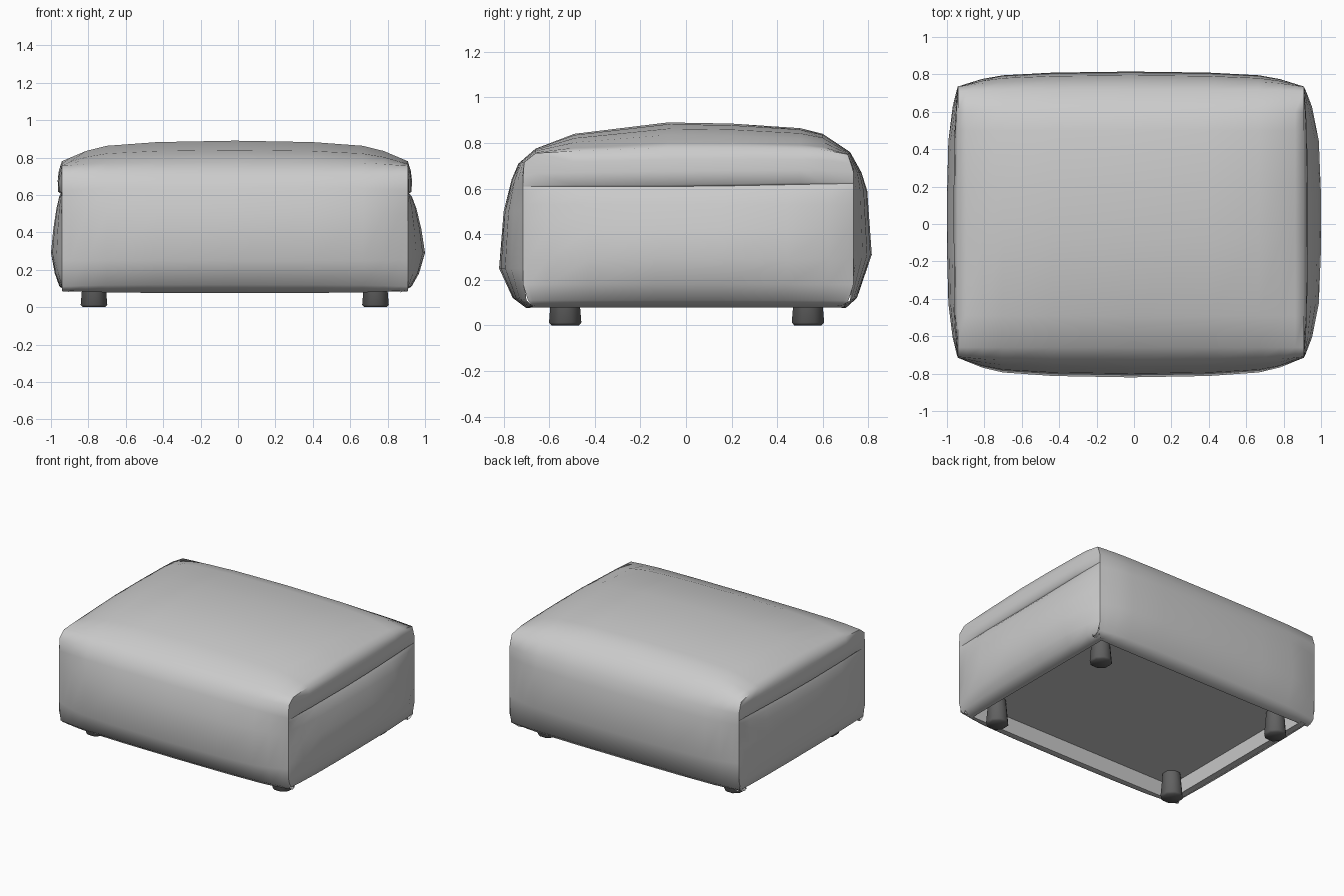
import bpy, bmesh
from mathutils import Matrix

if "Cube" in bpy.data.objects:
    bpy.data.objects.remove(bpy.data.objects["Cube"])

CX, HX = -0.017, 0.925   # cover centre and half length along x


def finish(bm, name, angle=0.9):
    bmesh.ops.remove_doubles(bm, verts=bm.verts, dist=0.0005)
    bmesh.ops.recalc_face_normals(bm, faces=bm.faces)
    me = bpy.data.meshes.new(name)
    bm.to_mesh(me)
    bm.free()
    ob = bpy.data.objects.new(name, me)
    bpy.context.collection.objects.link(ob)
    bpy.ops.object.select_all(action='DESELECT')
    bpy.context.view_layer.objects.active = ob
    ob.select_set(True)
    bpy.ops.object.shade_smooth_by_angle(angle=angle)
    return ob


def sheet(bm, rows):
    """Quad sheet through rows of points."""
    vs = [[bm.verts.new(p) for p in r] for r in rows]
    for a, b in zip(vs, vs[1:]):
        for i in range(len(a) - 1):
            bm.faces.new((a[i], a[i + 1], b[i + 1], b[i]))


# cover profiles (y, z), front underside over the top to back underside
MID = [(-.64, .18), (-.66, .08), (-.70, .075), (-.76, .12), (-.82, .25), (-.80, .5),
       (-.765, .64), (-.735, .71), (-.66, .775), (-.49, .84), (-.08, .89), (.2, .885),
       (.5, .865), (.6, .84), (.72, .76), (.77, .67), (.795, .59), (.815, .31),
       (.75, .12), (.70, .075), (.66, .08), (.64, .18)]
END = [(-.64, .18), (-.66, .085), (-.68, .09), (-.70, .11), (-.715, .25), (-.715, .5),
       (-.715, .62), (-.71, .715), (-.66, .755), (-.49, .765), (-.08, .78), (.2, .78),
       (.5, .775), (.6, .77), (.71, .75), (.735, .67), (.735, .59), (.735, .31),
       (.72, .11), (.69, .09), (.66, .085), (.64, .18)]

# wrap-around cover: profile puffs up from the ends to the middle
half = [(1, 0), (.95, .18), (.86, .5), (.74, .75), (.45, .93)]
stations = [(-u, w) for u, w in half] + [(0, 1)] + [(u, w) for u, w in reversed(half)]
bm = bmesh.new()
sheet(bm, [[(CX + HX * u, e[0] + (m[0] - e[0]) * w, e[1] + (m[1] - e[1]) * w)
            for e, m in zip(END, MID)] for u, w in stations])

# flaps of the cover folding down over both sides to the seam
for s in (-1, 1):
    rows = []
    for t, dx in ((0, 0), (.3, .016), (.6, .022), (.95, .02), (1, .006)):
        row = []
        for i, (y, z) in enumerate(END[7:15]):
            k = 1 - min(1, abs(y / .71)) ** 4
            seam = .608 + .02 * max(0, y)
            # outer columns follow the cover's vertical edges
            wide = min(1, t / .58)
            yy = y + wide * ((.735 - y) if i == 7 else (-.715 - y) if i == 0 else 0)
            row.append((CX + s * (HX + dx * k), yy, z + (seam - z) * t))
        rows.append(row)
    sheet(bm, rows)
finish(bm, "cushion_cover", 1.2)

# bulging side panels below the seam, turned under at the base
PANEL = [(.18, -.09), (.085, -.075), (.078, -.04), (.11, .02), (.18, .06), (.29, .092),
         (.42, .072), (.53, .045), (.59, .022), (.608, .008), (.63, -.005)]
V = (-1, -.97, -.85, -.6, -.2, .2, .6, .85, .97, 1)
for s, name in ((-1, "left_side_panel"), (1, "right_side_panel")):
    bm = bmesh.new()
    rows = []
    for z, dx in PANEL:
        row = []
        for v in V:
            k = 1 - abs(v) ** 4
            d = max(dx, 0) * (1 if s > 0 else .63) * k + min(dx, 0)
            width = .9 if z == .18 and dx < 0 else .94 if z < .1 else .97 if z < .15 else 1
            row.append((CX + s * (HX + d), .01 + .725 * v * width, z))
        rows.append(row)
    sheet(bm, rows)
    ob = finish(bm, name, 1.2)
    if sum(p.normal.x * p.area for p in ob.data.polygons) * s < 0:
        ob.data.flip_normals()

# recessed flat base
bm = bmesh.new()
bmesh.ops.create_cube(bm, size=1, matrix=Matrix.Translation((CX, 0, .19)) @
                      Matrix.Diagonal((1.68, 1.29, .02, 1)))
finish(bm, "base_board")

# four short chamfered dark feet
dark = bpy.data.materials.new("dark_foot")
dark.diffuse_color = (.12, .12, .12, 1)
dark.use_nodes = True
dark.node_tree.nodes["Principled BSDF"].inputs["Base Color"].default_value = dark.diffuse_color
for x, sx in ((-.77, "left"), (.735, "right")):
    for y, sy in ((-.53, "front"), (.535, "back")):
        bm = bmesh.new()
        bmesh.ops.create_cone(bm, cap_ends=True, segments=8, radius1=.078, radius2=.062, depth=.18,
                              matrix=Matrix.Translation((x, y, .09)) @ Matrix.Rotation(.3927, 4, 'Z'))
        rim = [e for e in bm.edges if all(v.co.z < .01 for v in e.verts)]
        bmesh.ops.bevel(bm, geom=rim, offset=.012, segments=1, affect='EDGES')
        finish(bm, f"{sy}_{sx}_foot", .9).data.materials.append(dark)
